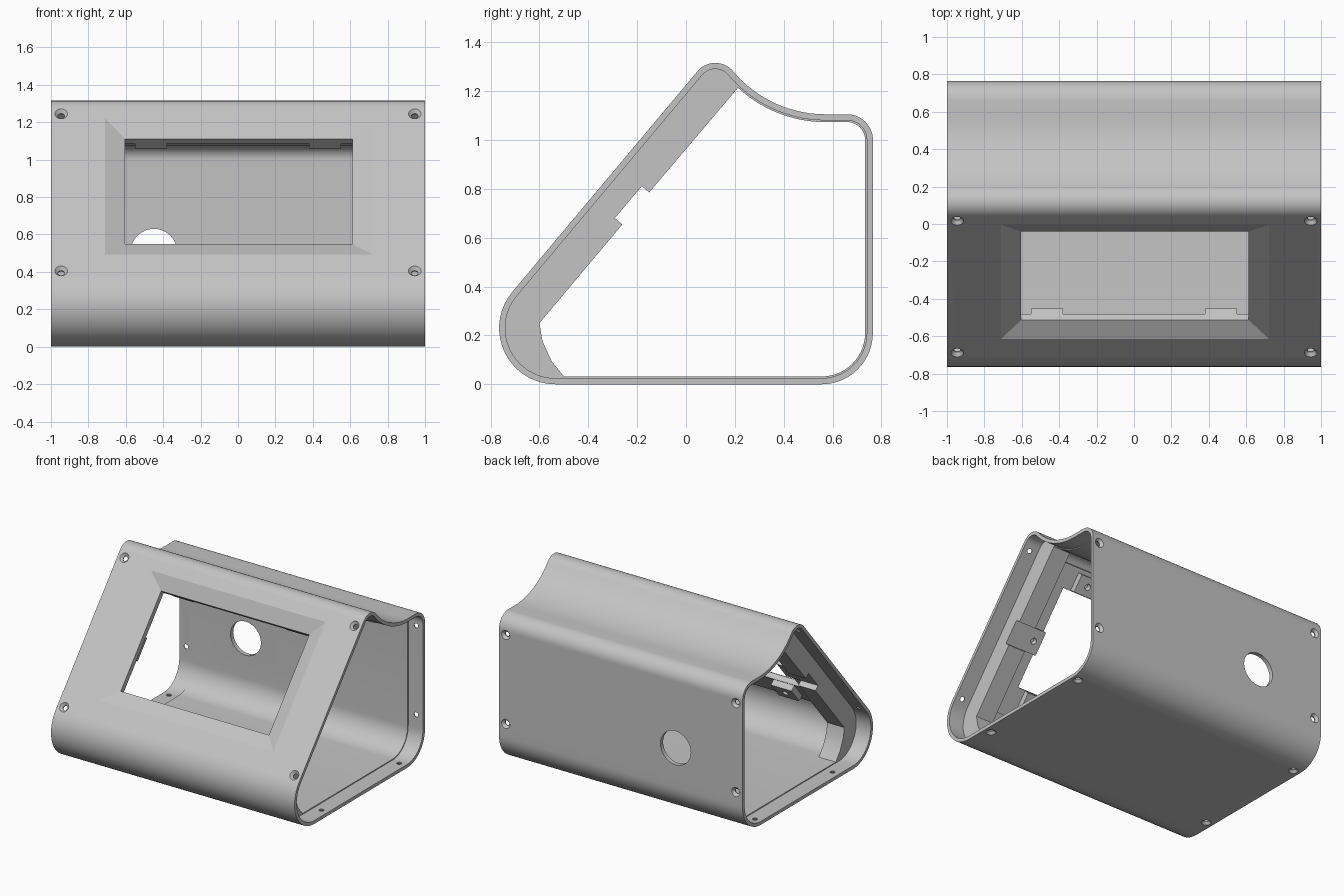
import bpy, bmesh
from math import sin, cos, radians, degrees, atan2, pi
from mathutils import Vector

old = bpy.data.objects.get("Cube")
if old:
    bpy.data.objects.remove(old, do_unlink=True)

grey = bpy.data.materials.new("light_grey_plastic")
grey.use_nodes = True
colour = (0.55, 0.55, 0.55, 1)
grey.diffuse_color = colour
grey.node_tree.nodes["Principled BSDF"].inputs["Base Color"].default_value = colour

# Side profile: arc centres as (y, z) and their radii
SLOPE = radians(50)
OUT = (-sin(SLOPE), cos(SLOPE))
FRONT, R_FRONT = (-0.535, 0.23), 0.23
FACE = FRONT[0] * OUT[0] + FRONT[1] * OUT[1] + R_FRONT
PEAK = (0.12, 1.22)
R_PEAK = FACE - PEAK[0] * OUT[0] - PEAK[1] * OUT[1]
SHELF, DIP_Y = 1.105, 0.57
drop, run = PEAK[1] - SHELF, DIP_Y - PEAK[0]
R_DIP = (run ** 2 + drop ** 2 - R_PEAK ** 2) / (2 * (R_PEAK + drop))
A_DIP = degrees(atan2(R_DIP - drop, run))
WALL, RIM, RIB_OUT, RIB_IN = 0.032, 0.025, 0.88, 0.74


def arc(c, r, a0, a1, n=14):
    angles = [radians(a0 + (a1 - a0) * i / n) for i in range(n + 1)]
    return [(c[0] + r * cos(a), c[1] + r * sin(a)) for a in angles]


def outline(off):
    return (arc(FRONT, R_FRONT - off, 270, 140, 18)
            + arc(PEAK, R_PEAK - off, 140, A_DIP)
            + arc((DIP_Y, SHELF + R_DIP), R_DIP + off, A_DIP + 180, 270)
            + arc((0.66, 1.0), 0.105 - off, 90, 0)
            + arc((0.555, 0.21), 0.21 - off, 0, -90))


def panel(x, t, n):
    """Point on the sloped panel: t runs up the slope, n points outward."""
    return Vector((x, t * cos(SLOPE) + n * OUT[0], t * sin(SLOPE) + n * OUT[1]))


def loft(name, rings, cyclic=False):
    bm = bmesh.new()
    loops = [[bm.verts.new(p) for p in ring] for ring in rings]
    pairs = list(zip(loops, loops[1:]))
    if cyclic:
        pairs.append((loops[-1], loops[0]))
    else:
        bm.faces.new(loops[0])
        bm.faces.new(loops[-1])
    for a, b in pairs:
        for i in range(len(a)):
            j = (i + 1) % len(a)
            bm.faces.new((a[i], a[j], b[j], b[i]))
    bmesh.ops.recalc_face_normals(bm, faces=bm.faces)
    mesh = bpy.data.meshes.new(name)
    bm.to_mesh(mesh)
    bm.free()
    mesh.materials.append(grey)
    ob = bpy.data.objects.new(name, mesh)
    bpy.context.collection.objects.link(ob)
    return ob


def extrude(name, pts, x0, x1):
    return loft(name, [[(x, y, z) for y, z in pts] for x in (x0, x1)])


def rect(x0, x1, t0, t1, n):
    return [panel(x0, t0, n), panel(x1, t0, n), panel(x1, t1, n), panel(x0, t1, n)]


def block(name, x0, x1, t0, t1, n0, n1):
    return loft(name, [rect(x0, x1, t0, t1, n) for n in (n0, n1)])


def drill(centre, outward, steps):
    """Round cutter from (height, radius) steps along the outward direction."""
    d = Vector(outward).normalized()
    u = Vector((1, 0, 0))
    v = d.cross(u)
    rings = [[Vector(centre) + d * h + (u * cos(k * pi / 16) + v * sin(k * pi / 16)) * r
              for k in range(32)] for h, r in steps]
    return loft("cutter", rings)


def cut(ob, cutters):
    for c in cutters:
        c.hide_render = True
        mod = ob.modifiers.new("cut", "BOOLEAN")
        mod.operation, mod.solver, mod.object = "DIFFERENCE", "EXACT", c
    bpy.context.view_layer.update()
    done = bpy.data.meshes.new_from_object(
        ob.evaluated_get(bpy.context.evaluated_depsgraph_get()))
    ob.modifiers.clear()
    ob.data = done


parts, cutters = [], []

# Hollow shell with a thinner rebated rim at both open ends
stations = [(-1, 0), (-1, RIM), (-RIB_OUT, RIM), (-RIB_OUT, WALL),
            (RIB_OUT, WALL), (RIB_OUT, RIM), (1, RIM), (1, 0)]
shell = loft("shell", [[(x, y, z) for y, z in outline(o)] for x, o in stations], True)
parts.append(shell)

# Screen backing plate behind the sloped front
plate = block("screen_backing", -RIB_IN - 0.01, RIB_IN + 0.01, -0.12, 0.99,
              0.705, FACE - WALL + 0.004)
parts.append(plate)

# Window with a shallow bevelled surround
depth, spread, over = 0.042, 0.108, 0.01


def opening(grow, n):
    return rect(-0.603 - grow, 0.613 + grow, 0.09 - grow, 0.825 + grow, n)


window = loft("cutter", [opening(0, 0.6), opening(0, FACE - depth),
                         opening(spread * (1 + over / depth), FACE + over)])
cutters.append(window)

# Countersunk screw holes along both ends, and the cable hole in the back
SINK = [(-0.1, 0.017), (-0.018, 0.017), (0, 0.034), (0.02, 0.034)]
for x in (-0.945, 0.945):
    for z in (0.405, 1.245):
        y = (z * OUT[1] - FACE) / -OUT[0]
        cutters.append(drill((x, y, z), (0, *OUT), SINK))
    for z in (0.31, 0.97):
        cutters.append(drill((x, 0.765, z), (0, 1, 0), SINK))
    for y in (-0.37, 0.54):
        cutters.append(drill((x, y, 0), (0, 0, -1), SINK))
cutters.append(drill((-0.45, 0.765, 0.505), (0, 1, 0), [(-0.1, 0.125), (0.1, 0.125)]))

cut(shell, cutters)
cut(plate, [window])

# Side ribs, notched to take the middle bosses
LOW, HIGH, T0, T1 = 0.62, 0.66, 0.334, 0.505
notch = [panel(0, t, n).yz[:] for t, n in ((T0, LOW), (T0, HIGH), (T1, HIGH), (T1, LOW))]
rib = (arc(FRONT, R_FRONT - 0.02, 270, 140, 18) + arc(PEAK, R_PEAK - 0.02, 140, A_DIP)
       + [(0.21, 1.245), (0.21, 1.21)] + notch[::-1]
       + [(-0.6, 0.25), (-0.587, 0.175), (-0.55, 0.095), (-0.49, 0.02)])

# Screw bosses around the screen
for s, side in ((1, "left"), (-1, "right")):
    parts.append(extrude(side + "_rib", rib, s * RIB_IN, s * RIB_OUT))
    for place, x0, x1, t0, t1 in (("middle", 0.62, 0.745, T0, T1),
                                  ("top", 0.38, 0.55, 0.83, 0.96),
                                  ("bottom", 0.38, 0.55, -0.06, 0.085)):
        boss = block(f"{side}_{place}_boss", s * x0, s * x1, t0, t1, HIGH, 0.708)
        pin = drill(panel(s * (x0 + x1) / 2, (t0 + t1) / 2, HIGH), (0, *OUT),
                    [(-0.05, 0.022), (0.04, 0.022)])
        cutters.append(pin)
        cut(boss, [pin])
        parts.append(boss)

for c in cutters:
    bpy.data.objects.remove(c, do_unlink=True)

# Smooth curved walls, keep edges crisp
bpy.ops.object.select_all(action="DESELECT")
for ob in parts:
    ob.select_set(True)
bpy.context.view_layer.objects.active = shell
bpy.ops.object.shade_smooth_by_angle(angle=radians(20))
